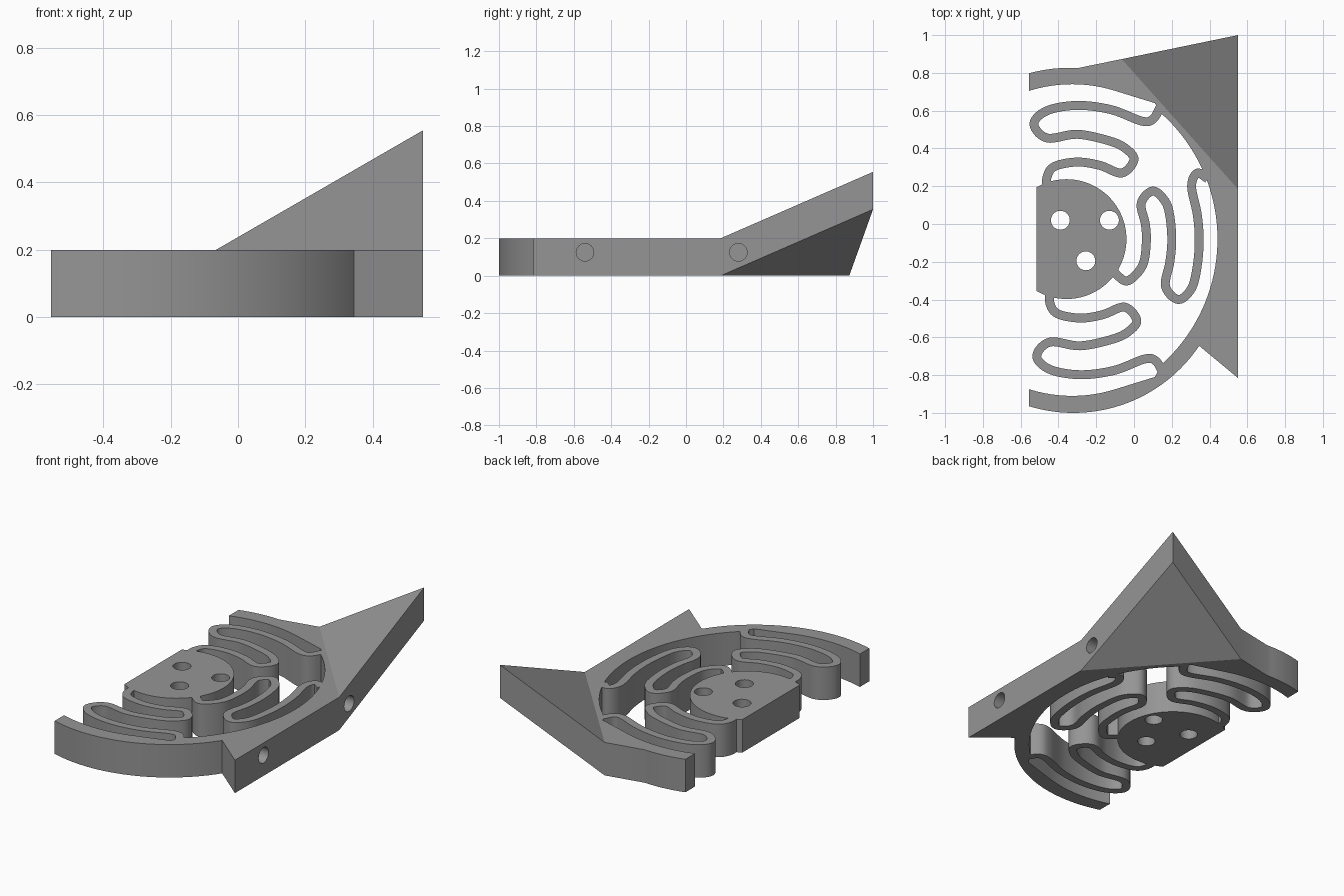
import bpy, bmesh, math
from mathutils import Vector, Matrix
from mathutils.geometry import intersect_line_line_2d

old = bpy.data.objects.get("Cube")
if old:
    bpy.data.objects.remove(old, do_unlink=True)

THICK = 0.2
MID_Y = -0.085      # mirror line between the upper and lower springs

grey = bpy.data.materials.new("plain grey")
grey.use_nodes = True
grey.diffuse_color = (0.3, 0.3, 0.3, 1)
grey.node_tree.nodes["Principled BSDF"].inputs["Base Color"].default_value = (0.3, 0.3, 0.3, 1)


def arc(a, b, c, steps=24):
    """Points of the circle arc from a through b to c."""
    a, b, c = Vector(a), Vector(b), Vector(c)
    m, n = (a + b) / 2, (b + c) / 2
    d, e = (b - a).orthogonal() * 50, (c - b).orthogonal() * 50
    o = intersect_line_line_2d(m - d, m + d, n - e, n + e)
    start = a - o
    sweep = start.angle_signed(b - o) + (b - o).angle_signed(c - o)
    return [o + Matrix.Rotation(-sweep * i / steps, 2) @ start for i in range(steps + 1)]


def finish(name, bm):
    bmesh.ops.recalc_face_normals(bm, faces=bm.faces)
    mesh = bpy.data.meshes.new(name)
    bm.to_mesh(mesh)
    bm.free()
    mesh.materials.append(grey)
    obj = bpy.data.objects.new(name, mesh)
    bpy.context.collection.objects.link(obj)
    return obj


def plate(name, outline, rise=None):
    """Flat outline extruded upward; rise lifts chosen corners."""
    bm = bmesh.new()
    rise = rise or [0] * len(outline)
    face = bm.faces.new([bm.verts.new((p[0], p[1], h)) for p, h in zip(outline, rise)])
    top = bmesh.ops.extrude_face_region(bm, geom=[face], use_keep_orig=True)["geom"]
    bmesh.ops.translate(bm, vec=(0, 0, THICK),
                        verts=[v for v in top if isinstance(v, bmesh.types.BMVert)])
    return finish(name, bm)


def smooth_path(pts, steps=7):
    """Catmull-Rom curve through the points."""
    p = [Vector(q) for q in pts]
    p = [2 * p[0] - p[1]] + p + [2 * p[-1] - p[-2]]
    out = []
    for a, b, c, d in zip(p, p[1:], p[2:], p[3:]):
        for i in range(steps):
            t = i / steps
            out.append((2 * b + (c - a) * t + (2 * a - 5 * b + 4 * c - d) * t * t
                        + (3 * b - a - 3 * c + d) * t ** 3) / 2)
    return out + [p[-2]]


def spring(name, pts, width=0.047):
    """Ribbon of constant width along a smooth path."""
    path = smooth_path(pts)
    left, right = [], []
    for i, p in enumerate(path):
        t = path[min(i + 1, len(path) - 1)] - path[max(i - 1, 0)]
        side = Vector((-t.y, t.x)).normalized() * width / 2
        left.append(p + side)
        right.append(p - side)
    return plate(name, left + right[::-1])


def drill(targets, radius, depth, place):
    """Cut a round hole through the target objects."""
    bm = bmesh.new()
    bmesh.ops.create_cone(bm, cap_ends=True, segments=32, radius1=radius,
                          radius2=radius, depth=depth, matrix=place)
    cutter = finish("hole_cutter", bm)
    cutter.hide_render = True
    for obj in targets:
        mod = obj.modifiers.new("hole", "BOOLEAN")
        mod.operation, mod.solver, mod.object = "DIFFERENCE", "EXACT", cutter
        bpy.context.view_layer.objects.active = obj
        bpy.ops.object.modifier_apply(modifier=mod.name)
    bpy.data.objects.remove(cutter, do_unlink=True)


def flip(pts, shift=0.0):
    return [(x + shift, 2 * MID_Y - y) for x, y in pts]


# Outer frame: curved arms joined by a straight side
arm_inner = arc((-0.555, 0.705), (-0.33, 0.74), (-0.1, 0.705), 12) + [Vector((0.11, 0.64))]
fold_a, fold_b = (0.55, 0.185), (-0.065, 0.873)
outline = arc((-0.555, -0.965), (-0.32, -1.0), (0.345, -0.645), 40)
outline += [(0.55, -0.815), fold_a, fold_b]
outline += arc((-0.3, 0.825), (-0.43, 0.822), (-0.555, 0.798), 8)
outline += arm_inner
outline += arc((0.15, 0.58), (0.442, MID_Y), (0.15, -0.74), 40)
outline += flip(arm_inner)[::-1]
frame = plate("outer_frame", outline)

# Corner wing bent upward along the fold
wing = plate("raised_wing", [fold_a, (0.55, 1.0), fold_b], [0, 0.355, 0])

# Central hub with one flat side
hub_rim = arc((-0.515, -0.355), (-0.04, -0.08), (-0.515, 0.195), 56)
hub = plate("hub", hub_rim)

# Folded springs between hub and frame
upper = [(0.14, 0.62), (0.1, 0.555), (0.04, 0.545), (-0.12, 0.605), (-0.3, 0.628),
         (-0.46, 0.6), (-0.53, 0.53), (-0.46, 0.455), (-0.3, 0.475), (-0.13, 0.44),
         (-0.045, 0.4), (0, 0.34), (-0.065, 0.27), (-0.18, 0.31), (-0.3, 0.328),
         (-0.42, 0.305), (-0.46, 0.25), (-0.46, 0.18)]
side = [(0.39, 0.24), (0.335, 0.27), (0.305, 0.2), (0.335, 0.05), (0.345, -0.085),
        (0.335, -0.22), (0.305, -0.34), (0.235, -0.4), (0.167, -0.33), (0.19, -0.2),
        (0.2, -0.085), (0.19, 0.04), (0.165, 0.12), (0.1, 0.175), (0.038, 0.11),
        (0.06, 0), (0.065, -0.1), (0.045, -0.22), (-0.03, -0.3), (-0.085, -0.275),
        (-0.12, -0.23)]
springs = [spring("upper_spring", upper), spring("lower_spring", flip(upper, 0.015)),
           spring("side_spring", side)]

# Mounting holes through the hub
for x, y in [(-0.39, 0.02), (-0.13, 0.02), (-0.255, -0.195)]:
    drill([hub], 0.05, 1, Matrix.Translation((x, y, 0)))

# Blind screw holes in the straight side
for y in (-0.54, 0.28):
    place = Matrix.Translation((0.55, y, 0.125)) @ Matrix.Rotation(math.pi / 2, 4, "Y")
    drill([frame, wing], 0.047, 0.24, place)

# Smooth curved walls, keep hard edges
for obj in [frame, wing, hub] + springs:
    bpy.ops.object.select_all(action="DESELECT")
    obj.select_set(True)
    bpy.context.view_layer.objects.active = obj
    bpy.ops.object.shade_smooth_by_angle(angle=math.radians(35))
